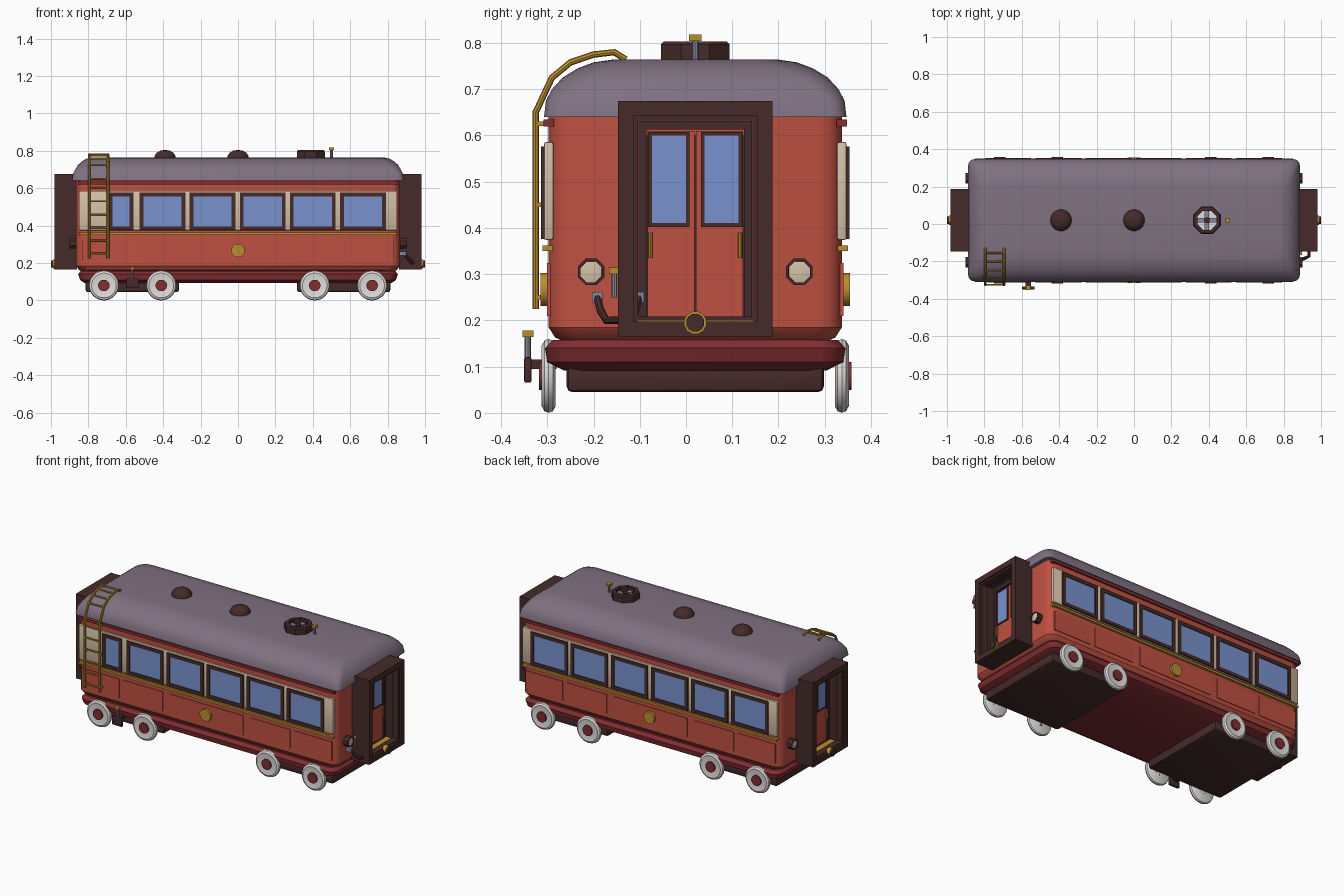
import bpy, bmesh, math
from mathutils import Vector, Matrix

cube = bpy.data.objects.get("Cube")
if cube:
    bpy.data.objects.remove(cube)

SHIFT = Vector((0, 0.02, 0))   # side fittings push the body off centre
made = []


def material(name, r, g, b):
    m = bpy.data.materials.new(name)
    m.use_nodes = True
    m.diffuse_color = (r, g, b, 1)
    m.node_tree.nodes["Principled BSDF"].inputs["Base Color"].default_value = (r, g, b, 1)
    return m


RED = material("coach red", 0.52, 0.08, 0.053)
DARK_RED = material("chassis red", 0.22, 0.027, 0.032)
ROOF = material("roof mauve", 0.215, 0.165, 0.22)
BROWN = material("dark brown", 0.06, 0.024, 0.023)
GLASS = material("window blue", 0.19, 0.29, 0.62)
CREAM = material("cream", 0.66, 0.53, 0.39)
GOLD = material("brass", 0.5, 0.27, 0.028)
WHITE = material("wheel white", 0.75, 0.73, 0.72)
STEEL = material("steel", 0.25, 0.25, 0.36)


def finish(bm, name, mat):
    bmesh.ops.recalc_face_normals(bm, faces=bm.faces)
    me = bpy.data.meshes.new(name)
    bm.to_mesh(me)
    bm.free()
    me.materials.append(mat)
    ob = bpy.data.objects.new(name, me)
    ob.location = SHIFT
    bpy.context.collection.objects.link(ob)
    made.append(ob)
    return ob


def boxes(name, mat, items, bevel=0):
    """Boxes in one object, each given as centre and size."""
    bm = bmesh.new()
    for c, s in items:
        bmesh.ops.create_cube(bm, size=1, matrix=Matrix.Translation(c) @ Matrix.Diagonal((*s, 1)))
    if bevel:
        bmesh.ops.bevel(bm, geom=bm.edges[:], offset=bevel, segments=2, profile=0.5, affect='EDGES')
    return finish(bm, name, mat)


def frame(name, mat, axis, c, w, h, t, d):
    """Rectangular border facing along x or y."""
    items = []
    for s in (-1, 1):
        for u, v, a, b in ((s * (w - t) / 2, 0, t, h), (0, s * (h - t) / 2, w - 2 * t, t)):
            off, size = ((u, 0, v), (a, d, b)) if axis == 'y' else ((0, u, v), (d, a, b))
            items.append((Vector(c) + Vector(off), size))
    return boxes(name, mat, items)


def lathe(name, mat, c, direction, profile, n=24):
    """Revolve (radius, height) points around a direction."""
    rot = Vector((0, 0, 1)).rotation_difference(Vector(direction))
    bm = bmesh.new()
    rings = []
    for i in range(n):
        a = (i + 0.5) * math.tau / n
        rings.append([bm.verts.new(Vector(c) + rot @ Vector((r * math.cos(a), r * math.sin(a), h)))
                      for r, h in profile])
    for i in range(n):
        p, q = rings[i], rings[(i + 1) % n]
        for j in range(len(profile) - 1):
            bm.faces.new((p[j], q[j], q[j + 1], p[j + 1]))
    bmesh.ops.remove_doubles(bm, verts=bm.verts[:], dist=1e-5)
    return finish(bm, name, mat)


def disc(name, mat, c, direction, r, d, n=24):
    return lathe(name, mat, c, direction, [(0, 0), (r, 0), (r, d), (0, d)], n)


def loft(name, mat, levels):
    """Stack rounded rectangles: z, half length, half width, corner radius."""
    bm = bmesh.new()
    rings = []
    for z, hx, hy, r in levels:
        ring = []
        for k, (sx, sy) in enumerate(((1, 1), (-1, 1), (-1, -1), (1, -1))):
            for j in range(5):
                a = (k + j / 4) * math.pi / 2
                ring.append(bm.verts.new((sx * (hx - r) + r * math.cos(a),
                                          sy * (hy - r) + r * math.sin(a), z)))
        rings.append(ring)
    for p, q in zip(rings, rings[1:]):
        for i in range(len(p)):
            k = (i + 1) % len(p)
            bm.faces.new((p[i], p[k], q[k], q[i]))
    bm.faces.new(rings[0])
    bm.faces.new(rings[-1])
    return finish(bm, name, mat)


def tube(name, mat, pts, r):
    cu = bpy.data.curves.new(name, 'CURVE')
    cu.dimensions = '3D'
    cu.bevel_depth, cu.bevel_resolution, cu.use_fill_caps = r, 2, True
    sp = cu.splines.new('POLY')
    sp.points.add(len(pts) - 1)
    for p, co in zip(sp.points, pts):
        p.co = (*co, 1)
    tmp = bpy.data.objects.new(name + " path", cu)
    bm = bmesh.new()
    me = bpy.data.meshes.new_from_object(tmp)
    bm.from_mesh(me)
    bpy.data.objects.remove(tmp)
    bpy.data.meshes.remove(me)
    return finish(bm, name, mat)


# Main shells
loft("body", RED, [(0.155, 0.835, 0.285, 0.05), (0.163, 0.85, 0.303, 0.05),
                   (0.185, 0.865, 0.317, 0.05), (0.66, 0.865, 0.317, 0.05)])
loft("roof", ROOF, [(0.64, 0.875, 0.318, 0.03), (0.64, 0.887, 0.327, 0.035), (0.675, 0.882, 0.323, 0.04),
                    (0.7, 0.87, 0.31, 0.05), (0.725, 0.855, 0.287, 0.06), (0.745, 0.832, 0.255, 0.07),
                    (0.758, 0.81, 0.22, 0.08), (0.764, 0.78, 0.18, 0.08)])
loft("chassis", DARK_RED, [(0.092, 0.82, 0.285, 0.06), (0.11, 0.845, 0.32, 0.05),
                           (0.14, 0.855, 0.325, 0.05), (0.158, 0.84, 0.308, 0.05)])

# Bogies and wheels
for s in (-1, 1):
    boxes("bogie", BROWN, [((s * 0.565, 0, 0.075), (0.5, 0.556, 0.06))], 0.012)
    for x in (0.41, 0.717):
        for side in (-1, 1):
            c = (s * x, side * 0.302, 0.08)
            lathe("wheel", WHITE, c, (0, side, 0),
                  [(0, 0), (0.066, 0), (0.077, 0.006), (0.08, 0.015), (0.077, 0.024),
                   (0.066, 0.03), (0.05, 0.027), (0, 0.027)], 32)
            disc("wheel_hub", DARK_RED, c, (0, side, 0), 0.031, 0.036, 16)

# Long sides
for side in (-1, 1):
    boxes("window_band", CREAM, [((0, side * 0.317, 0.48), (1.7, 0.02, 0.212))], 0.004)
    boxes("waist_rail", GOLD, [((0, side * 0.319, 0.356), (1.7, 0.022, 0.012))])
    boxes("cornice_rail", DARK_RED, [((0, side * 0.317, 0.627), (1.71, 0.022, 0.016))])
    for i in range(6):
        x, w = -0.672 + 0.268 * i, 0.245
        if side < 0 and i == 0:
            x, w = -0.625, 0.13   # narrow window beside the ladder
        frame("window_frame", BROWN, 'y', (x, side * 0.325, 0.476), w, 0.2, 0.02, 0.018)
        boxes("window_pane", GLASS, [((x, side * 0.324, 0.476), (w - 0.03, 0.01, 0.17))])
    for x, w in ((-0.71, 0.25), (-0.425, 0.265), (0, 0.49), (0.425, 0.265), (0.71, 0.25)):
        boxes("lower_panel", RED, [((x, side * 0.317, 0.267), (w, 0.008, 0.115))])
    disc("medallion", GOLD, (0, side * 0.315, 0.267), (0, side, 0), 0.036, 0.02)

# Both ends: gangway, doors, lamps, coupler
for s in (-1, 1):
    frame("gangway", BROWN, 'x', (s * 0.92, 0, 0.42), 0.334, 0.51, 0.033, 0.12)
    frame("gangway_lip", BROWN, 'x', (s * 0.95, 0, 0.42), 0.3, 0.476, 0.026, 0.04)
    boxes("gangway_floor", GOLD, [((s * 0.915, 0, 0.197), (0.11, 0.25, 0.006))])
    frame("door_frame", BROWN, 'x', (s * 0.872, 0, 0.408), 0.246, 0.446, 0.018, 0.03)
    boxes("door_gap", BROWN, [((s * 0.865, 0, 0.4), (0.012, 0.21, 0.4))])
    for side in (-1, 1):
        y = side * 0.0525
        boxes("door_leaf", RED, [((s * 0.87, y, 0.405), (0.016, 0.102, 0.41))])
        frame("door_window_frame", BROWN, 'x', (s * 0.878, side * 0.057, 0.505), 0.09, 0.205, 0.008, 0.012)
        boxes("door_window", GLASS, [((s * 0.877, side * 0.057, 0.505), (0.008, 0.078, 0.19))])
        tube("door_handle", GOLD, [(s * 0.888, side * 0.097, z) for z in (0.335, 0.39)], 0.005)
        lamp = (s * 0.855, side * 0.225, 0.305)
        lathe("lamp_housing", BROWN, lamp, (s, 0, 0),
              [(0, 0), (0.03, 0), (0.031, 0.045), (0.025, 0.045), (0.024, 0.035), (0, 0.035)], 8)
        lathe("lamp_lens", CREAM, lamp, (s, 0, 0), [(0.025, 0.03), (0.025, 0.041), (0, 0.046)], 8)
    disc("coupler_ring", GOLD, (s * 0.965, 0, 0.195), (s, 0, 0), 0.025, 0.025, 12)
    disc("coupler_plug", BROWN, (s * 0.965, 0, 0.195), (s, 0, 0), 0.02, 0.035, 12)

# Brake hose and valve on one end
tube("brake_hose", BROWN, [(0.89, -0.212, 0.25), (0.91, -0.205, 0.222), (0.935, -0.192, 0.2),
                           (0.935, -0.145, 0.2), (0.91, -0.13, 0.22), (0.89, -0.122, 0.25)], 0.009)
for y in (-0.212, -0.122):
    boxes("hose_socket", STEEL, [((0.88, y, 0.25), (0.035, 0.022, 0.022))])
tube("valve_stem", STEEL, [(0.89, -0.175, 0.25), (0.89, -0.175, 0.3)], 0.006)
boxes("valve_handle", GOLD, [((0.89, -0.175, 0.307), (0.018, 0.022, 0.014))])

# Ladder curving over the roof edge
RAIL = [(-0.345, 0.225), (-0.345, 0.65), (-0.31, 0.725), (-0.27, 0.758),
        (-0.22, 0.775), (-0.175, 0.78), (-0.15, 0.764)]
LADDER_X = (-0.795, -0.695)
for x in LADDER_X:
    tube("ladder_rail", GOLD, [(x, y, z) for y, z in RAIL], 0.007)
    for z in (0.25, 0.45, 0.625):
        boxes("ladder_bracket", GOLD, [((x, -0.332, z), (0.01, 0.03, 0.01))])
for y, z in [(-0.345, 0.25 + 0.07 * i) for i in range(6)] + RAIL[1:6]:
    tube("ladder_rung", GOLD, [(x, y, z) for x in LADDER_X], 0.005)

# Brake lever below the front side
boxes("lever_box", BROWN, [((-0.565, -0.362, 0.093), (0.066, 0.016, 0.055))], 0.004)
boxes("lever_arm", BROWN, [((-0.565, -0.33, 0.105), (0.03, 0.06, 0.02))])
tube("lever_stem", STEEL, [(-0.565, -0.362, 0.11), (-0.565, -0.362, 0.165)], 0.007)
boxes("lever_grip", GOLD, [((-0.565, -0.362, 0.171), (0.024, 0.024, 0.014))])

# Roof vents
for x in (-0.39, 0):
    lathe("dome_vent", BROWN, (x, 0, 0.76), (0, 0, 1),
          [(0, 0), (0.058, 0), (0.056, 0.014), (0.045, 0.03), (0.025, 0.041), (0, 0.044)], 16)
FAN = (0.39, 0, 0.76)
lathe("fan_housing", BROWN, FAN, (0, 0, 1),
      [(0.055, 0), (0.08, 0), (0.08, 0.037), (0.074, 0.043), (0.055, 0.043), (0.055, 0)], 8)
disc("fan_base", WHITE, FAN, (0, 0, 1), 0.056, 0.01, 8)
for k in range(2):
    boxes("fan_blade", STEEL, [((0.39, 0, 0.781), (0.106, 0.024, 0.008) if k else (0.024, 0.106, 0.008))])
disc("fan_hub", BROWN, FAN, (0, 0, 1), 0.016, 0.034, 8)
tube("roof_valve_stem", STEEL, [(0.5, 0, 0.76), (0.5, 0, 0.806)], 0.007)
boxes("roof_valve_cap", GOLD, [((0.5, 0, 0.811), (0.026, 0.026, 0.014))])

# Smooth the curved parts and keep the edges sharp
bpy.ops.object.select_all(action='DESELECT')
for ob in made:
    ob.select_set(True)
bpy.context.view_layer.objects.active = made[0]
bpy.ops.object.shade_smooth_by_angle(angle=math.radians(30))
